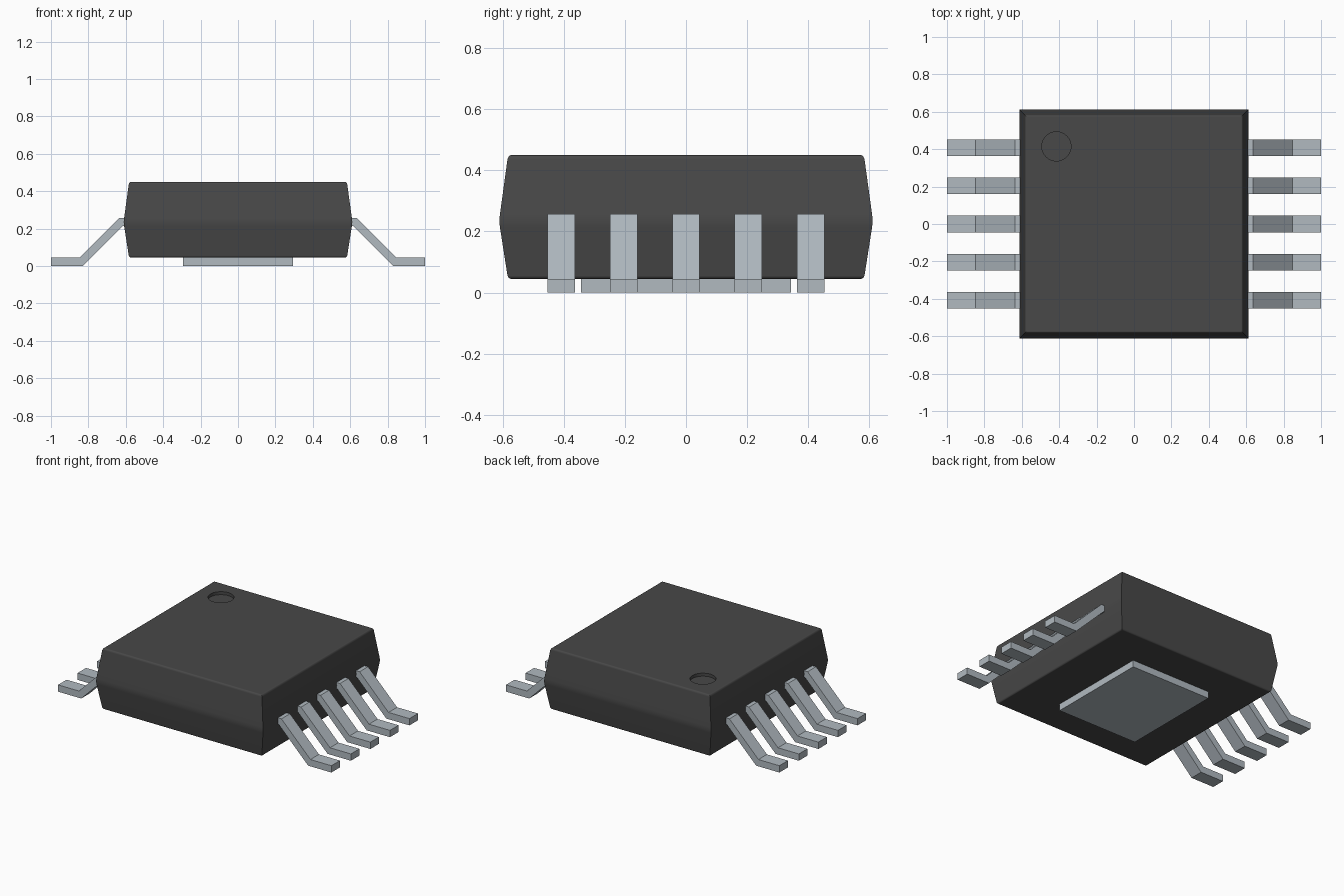
import bpy, bmesh, math

if "Cube" in bpy.data.objects:
    bpy.data.objects.remove(bpy.data.objects["Cube"])


def material(name, rgb):
    m = bpy.data.materials.new(name)
    m.use_nodes = True
    m.diffuse_color = (*rgb, 1)
    bsdf = next(n for n in m.node_tree.nodes if n.type == 'BSDF_PRINCIPLED')
    bsdf.inputs["Base Color"].default_value = (*rgb, 1)
    return m


BLACK = material("black_resin", (0.065, 0.065, 0.065))
METAL = material("tinned_metal", (0.44, 0.49, 0.53))


def finish(name, bm, mat):
    bmesh.ops.recalc_face_normals(bm, faces=bm.faces)
    me = bpy.data.meshes.new(name)
    bm.to_mesh(me)
    bm.free()
    me.materials.append(mat)
    ob = bpy.data.objects.new(name, me)
    bpy.context.collection.objects.link(ob)
    return ob


def activate(ob):
    bpy.ops.object.select_all(action='DESELECT')
    ob.select_set(True)
    bpy.context.view_layer.objects.active = ob


# Package body: square sections stacked as (height, half width)
SECTIONS = [(0.045, 0.574), (0.048, 0.580), (0.055, 0.584), (0.215, 0.609),
            (0.235, 0.611), (0.255, 0.609), (0.437, 0.584), (0.446, 0.580),
            (0.450, 0.574)]
bm = bmesh.new()
rings = [[bm.verts.new((sx * h, sy * h, z))
          for sx, sy in ((-1, -1), (1, -1), (1, 1), (-1, 1))]
         for z, h in SECTIONS]
for a, b in zip(rings, rings[1:]):
    for i in range(4):
        j = (i + 1) % 4
        bm.faces.new((a[i], a[j], b[j], b[i]))
bm.faces.new(rings[0][::-1])
bm.faces.new(rings[-1])
body = finish("package_body", bm, BLACK)

# Round pin-one recess cut into the top
bm = bmesh.new()
bmesh.ops.create_cone(bm, cap_ends=True, segments=40, radius1=0.078,
                      radius2=0.078, depth=0.1)
bmesh.ops.translate(bm, verts=bm.verts, vec=(-0.415, 0.415, 0.48))
cutter = finish("recess_cutter", bm, BLACK)
cutter.hide_render = True
activate(body)
cut = body.modifiers.new("recess", 'BOOLEAN')
cut.operation = 'DIFFERENCE'
cut.solver = 'EXACT'
cut.object = cutter
bpy.ops.object.modifier_apply(modifier=cut.name)
bpy.data.objects.remove(cutter)
bpy.ops.object.shade_smooth_by_angle(angle=math.radians(35))
weighted = body.modifiers.new("even_shading", 'WEIGHTED_NORMAL')
weighted.keep_sharp = True

# Bent leads: five on each side, one profile swept across its width
LEAD = [(0.59, 0.257), (0.635, 0.257), (0.847, 0.045), (1.0, 0.045),
        (1.0, 0.0), (0.83, 0.0), (0.615, 0.215), (0.59, 0.215)]
WIDTH, PITCH = 0.089, 0.204
for side, sign in (("left", 1), ("right", -1)):
    for n in range(5):
        y = (n - 2) * PITCH
        bm = bmesh.new()
        face = bm.faces.new([bm.verts.new((sign * x, y - WIDTH / 2, z))
                             for x, z in LEAD])
        ext = bmesh.ops.extrude_face_region(bm, geom=[face])
        bmesh.ops.translate(
            bm, vec=(0, WIDTH, 0),
            verts=[v for v in ext["geom"] if isinstance(v, bmesh.types.BMVert)])
        finish(f"{side}_lead_{n + 1}", bm, METAL)

# Thermal pad under the body
bm = bmesh.new()
bmesh.ops.create_cube(bm, size=1)
bmesh.ops.scale(bm, verts=bm.verts, vec=(0.588, 0.686, 0.05))
bmesh.ops.translate(bm, verts=bm.verts, vec=(0, 0, 0.025))
finish("thermal_pad", bm, METAL)
